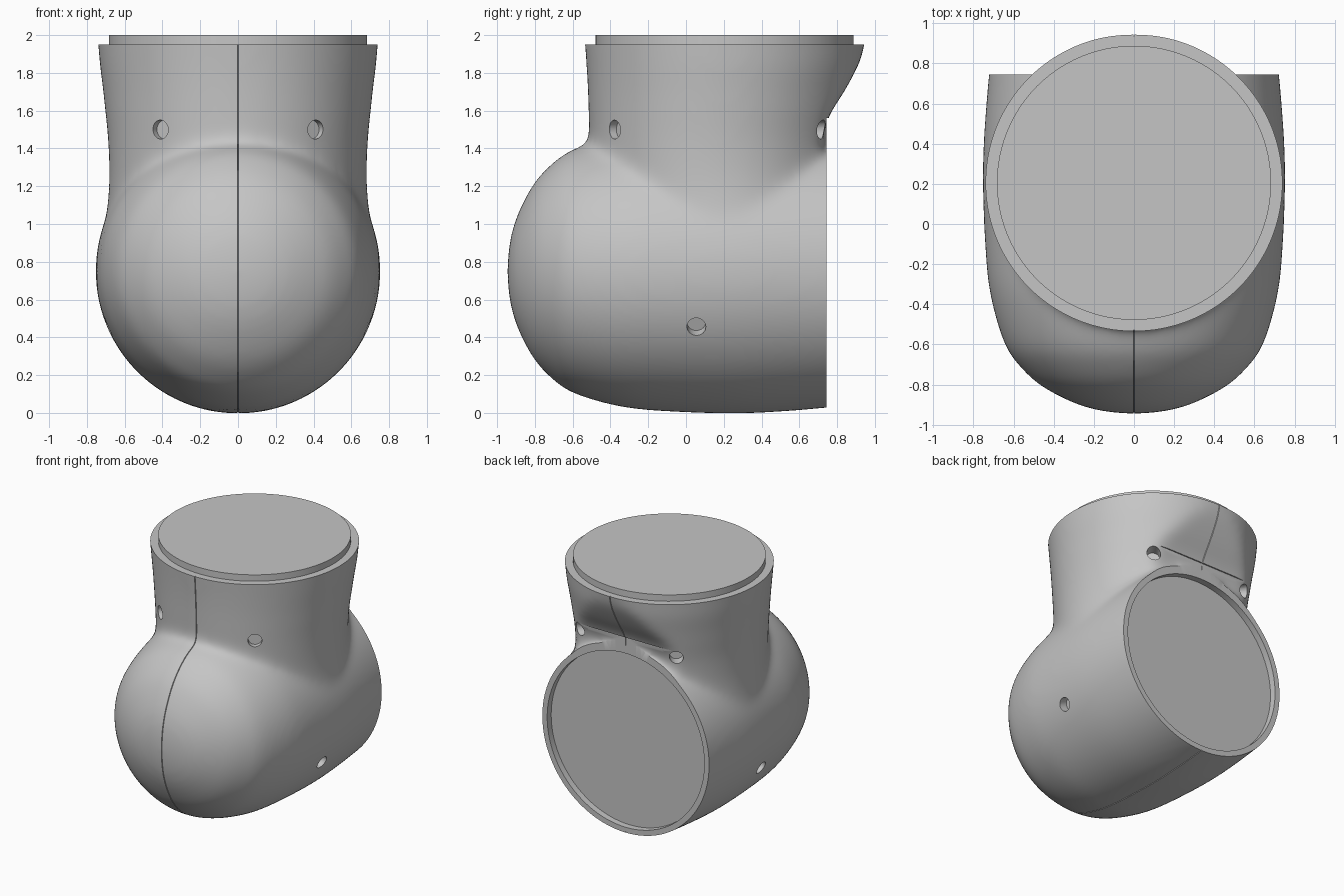
import bpy, bmesh, math
from mathutils import Vector

cube = bpy.data.objects.get("Cube")
if cube:
    bpy.data.objects.remove(cube, do_unlink=True)

COLOUR = (0.56, 0.56, 0.56, 1)
grey = bpy.data.materials.new("matte_grey")
grey.use_nodes = True
grey.diffuse_color = COLOUR
grey.node_tree.nodes["Principled BSDF"].inputs["Base Color"].default_value = COLOUR

SIDES = 96
NECK_Y, BORE_Z = 0.205, 0.75      # axes of the upright neck and the horizontal bore
TOP, BACK = 1.95, 0.745           # planes of the two open ends
ANGLES = [2 * math.pi * i / SIDES for i in range(SIDES)]


def spline(keys, steps=6):
    """Smooth curve through a list of equal-length tuples."""
    pts = [Vector(k) for k in keys]
    out = []
    for i in range(len(pts) - 1):
        a, b, c, d = pts[max(i - 1, 0)], pts[i], pts[i + 1], pts[min(i + 2, len(pts) - 1)]
        for s in range(steps):
            t = s / steps
            out.append(b + (c - a) * (t / 2) + (2 * a - 5 * b + 4 * c - d) * (t * t / 2)
                       + (3 * b - a - 3 * c + d) * (t ** 3 / 2))
    return out + [pts[-1]]


def loft(bm, rings):
    loops = [[bm.verts.new(p) for p in ring] for ring in rings]
    for lo, hi in zip(loops, loops[1:]):
        for i in range(SIDES):
            j = (i + 1) % SIDES
            bm.faces.new((lo[i], lo[j], hi[j], hi[i]))
    bm.faces.new(loops[0][::-1])
    bm.faces.new(loops[-1])


def finish(name, bm):
    bmesh.ops.recalc_face_normals(bm, faces=bm.faces)
    mesh = bpy.data.meshes.new(name)
    bm.to_mesh(mesh)
    bm.free()
    mesh.materials.append(grey)
    obj = bpy.data.objects.new(name, mesh)
    bpy.context.collection.objects.link(obj)
    return obj


def box(name, lo, hi):
    bm = bmesh.new()
    bmesh.ops.create_cube(bm, size=1)
    for v in bm.verts:
        v.co = [(a + b) / 2 + c * (b - a) for a, b, c in zip(lo, hi, v.co)]
    return finish(name, bm)


def cylinder(name, centre, axis, radius, depth, sides=SIDES):
    bm = bmesh.new()
    bmesh.ops.create_cone(bm, cap_ends=True, segments=sides, radius1=radius, radius2=radius, depth=depth)
    turn = Vector(axis).to_track_quat('Z', 'Y')
    for v in bm.verts:
        v.co = turn @ v.co + Vector(centre)
    return finish(name, bm)


def activate(obj):
    bpy.ops.object.select_all(action='DESELECT')
    bpy.context.view_layer.objects.active = obj
    obj.select_set(True)


def modify(obj, kind, **settings):
    mod = obj.modifiers.new(kind, kind)
    for key, value in settings.items():
        setattr(mod, key, value)
    activate(obj)
    bpy.ops.object.modifier_apply(modifier=mod.name)


def cut(obj, cutter):
    modify(obj, 'BOOLEAN', operation='DIFFERENCE', solver='EXACT', object=cutter)
    bpy.data.objects.remove(cutter, do_unlink=True)


bm = bmesh.new()

# Domed horizontal barrel: (y, radius)
barrel = spline([(-0.94, 0.01), (-0.93, 0.14), (-0.89, 0.29), (-0.8, 0.463), (-0.7, 0.57),
                 (-0.6, 0.638), (-0.4, 0.7), (-0.2, 0.73), (0.2, 0.748), (0.5, 0.738), (0.85, 0.708)])
loft(bm, [[(r * math.cos(a), y, BORE_Z + r * math.sin(a)) for a in ANGLES] for y, r in barrel])

# Round neck, flared at both ends and flattened behind: (height, front y, back limit, radius)
neck = spline([(0.8, -0.49, 0.62, 0.733), (0.95, -0.49, 0.67, 0.707), (1.1, -0.495, 0.7, 0.685),
               (1.25, -0.5, 0.71, 0.676), (1.4, -0.505, 0.715, 0.68), (1.5, -0.508, 0.725, 0.687),
               (1.6, -0.511, 0.765, 0.698), (1.7, -0.514, 0.83, 0.708), (1.85, -0.522, 0.91, 0.727),
               (1.95, -0.53, 0.94, 0.735), (2.1, -0.54, 0.955, 0.75)])
loft(bm, [[(r * math.cos(a), min(front + r + r * math.sin(a), back), z) for a in ANGLES]
          for z, front, back, r in neck])

# Blend the two volumes into one filleted shell
shell = finish("elbow_shell", bm)
modify(shell, 'REMESH', mode='VOXEL', voxel_size=0.02)
modify(shell, 'SMOOTH', factor=0.5, iterations=50)
modify(shell, 'DISPLACE', strength=0.006, mid_level=0)

# Fine parting groove around the middle plane
bm = bmesh.new()
bm.from_mesh(shell.data)
for x in (-0.003, 0, 0.003):
    bmesh.ops.bisect_plane(bm, geom=bm.verts[:] + bm.edges[:] + bm.faces[:], dist=0.0005,
                           plane_co=(x, 0, 0), plane_no=(1, 0, 0))
bm.normal_update()
inward = [(v, v.normal.copy()) for v in bm.verts if abs(v.co.x) < 0.001]
for v, normal in inward:
    v.co -= normal * 0.01
bm.to_mesh(shell.data)
bm.free()

# Flat open ends
cut(shell, box("top_cutter", (-2, -2, TOP), (2, 2, 3)))
cut(shell, box("back_cutter", (-2, BACK, -1), (2, 2, 1.56)))

# Screw holes: point on the surface and direction outward
for side in (-1, 1):
    for spot, out in (((0.425, -0.4, 1.5), (0.42, -0.65, 0)),
                      ((0.41, 0.705, 1.5), (0.42, 0.6, 0)),
                      ((0.69, 0.055, 0.455), (0.69, 0, -0.29))):
        spot = Vector((spot[0] * side, *spot[1:]))
        out = Vector((out[0] * side, *out[1:])).normalized()
        cut(shell, cylinder("hole_cutter", spot + out * 0.06, out, 0.05, 0.26, 32))

# Shallow round recess in the back end: flat rim, wall and floor
bm = bmesh.new()
bm.from_mesh(shell.data)
caps = [f for f in bm.faces if f.normal.y > 0.99 and all(abs(v.co.y - BACK) < 0.0005 for v in f.verts)]
bmesh.ops.delete(bm, geom=caps, context='FACES')
outline = [e for e in bm.edges if e.is_boundary]
mouth, floor = [[bm.verts.new((0.68 * math.cos(a), y, BORE_Z + 0.68 * math.sin(a))) for a in ANGLES]
                for y in (BACK, BACK - 0.05)]
lip = [bm.edges.new((mouth[i - 1], mouth[i])) for i in range(SIDES)]
bmesh.ops.triangle_fill(bm, edges=outline + lip, use_beauty=True, normal=(0, 1, 0))
for i in range(SIDES):
    bm.faces.new((mouth[i - 1], mouth[i], floor[i], floor[i - 1]))
bm.faces.new(floor)
bmesh.ops.recalc_face_normals(bm, faces=bm.faces)
bm.to_mesh(shell.data)
bm.free()

# Raised spigot on top of the neck
spigot = cylinder("top_spigot", (0, NECK_Y, TOP + 0.015), (0, 0, 1), 0.683, 0.07)

for obj in (shell, spigot):
    activate(obj)
    bpy.ops.object.shade_smooth_by_angle(angle=math.radians(35))
